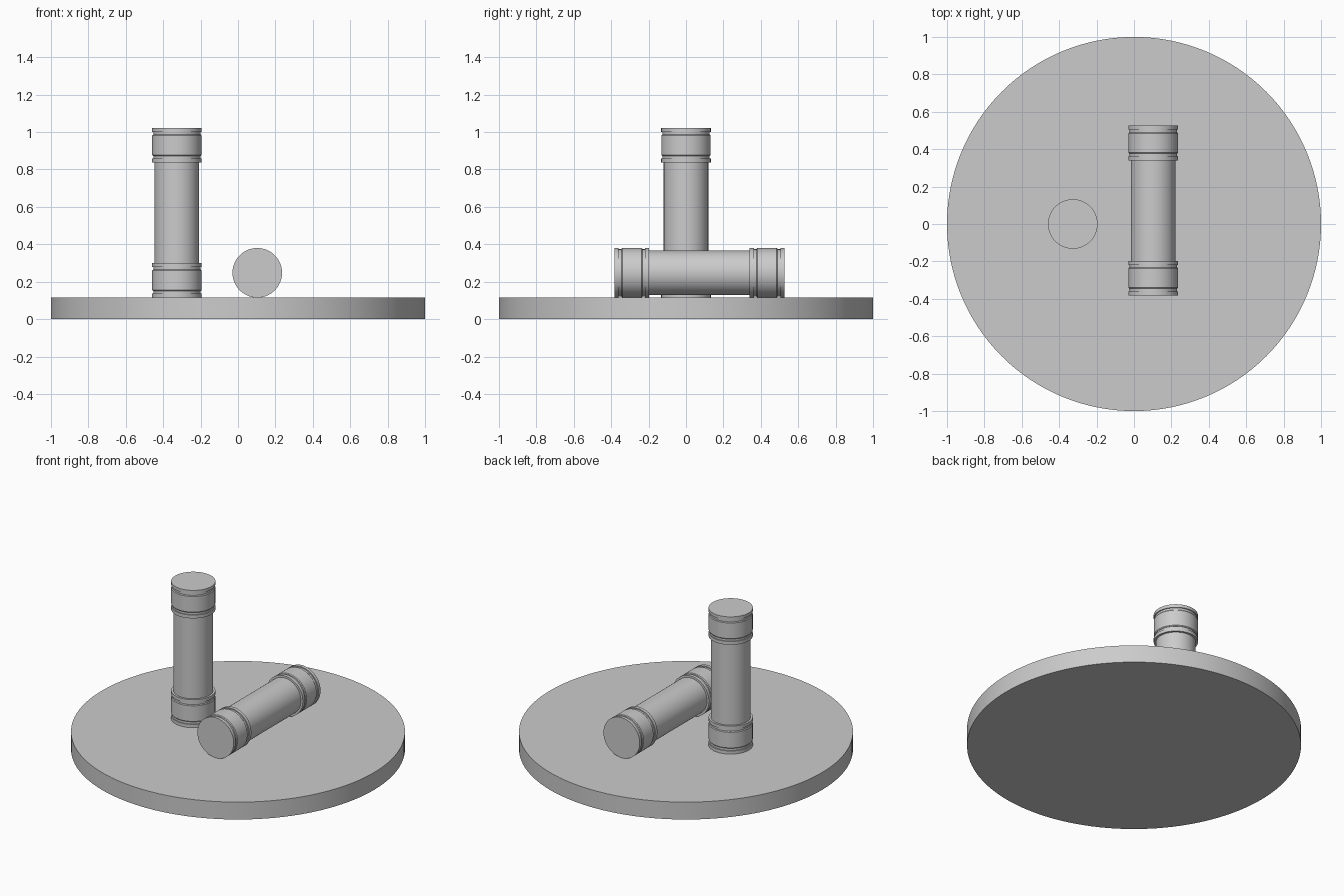
import bpy, bmesh, math
from mathutils import Matrix, Vector

if "Cube" in bpy.data.objects:
    bpy.data.objects.remove(bpy.data.objects["Cube"])

SEGMENTS = 96
BASE_TOP = 0.115
RADIUS = 0.1325
LENGTH = 0.907


def lathe(name, profile, matrix, segments=SEGMENTS):
    """Spin a (radius, height) profile about z and cap both ends."""
    bm = bmesh.new()
    rings = []
    for r, z in profile:
        rings.append([bm.verts.new((r * math.cos(2 * math.pi * i / segments),
                                    r * math.sin(2 * math.pi * i / segments), z))
                      for i in range(segments)])
    for a, b in zip(rings, rings[1:]):
        for i in range(segments):
            j = (i + 1) % segments
            bm.faces.new((a[i], a[j], b[j], b[i]))
    bm.faces.new(rings[0][::-1])
    bm.faces.new(rings[-1])
    bm.transform(matrix)
    mesh = bpy.data.meshes.new(name)
    bm.to_mesh(mesh)
    bm.free()
    obj = bpy.data.objects.new(name, mesh)
    bpy.context.collection.objects.link(obj)
    bpy.ops.object.select_all(action='DESELECT')
    obj.select_set(True)
    bpy.context.view_layer.objects.active = obj
    bpy.ops.object.shade_smooth_by_angle(angle=math.radians(30))
    return obj


# Round base
lathe("base_disc", [(1.0, 0.0), (1.0, BASE_TOP)], Matrix.Identity(4), 128)

# End collar: rim, groove, bevelled band, groove, ring, then slimmer body
groove = 0.126
end = [(RADIUS, 0.0), (RADIUS, 0.021), (groove, 0.021), (groove, 0.036),
       (0.128, 0.036), (0.132, 0.041), (0.132, 0.144), (0.128, 0.149),
       (groove, 0.149), (groove, 0.163), (RADIUS, 0.163), (RADIUS, 0.185),
       (0.119, 0.185)]
half = LENGTH / 2
lower = [(r, z - half) for r, z in end]
profile = lower + [(r, -z) for r, z in reversed(lower)]

# Upright tube and the tube lying along y
lathe("upright_tube", profile,
      Matrix.Translation(Vector((-0.327, 0, BASE_TOP + half))))
lathe("lying_tube", profile,
      Matrix.Translation(Vector((0.103, 0.072, BASE_TOP + RADIUS)))
      @ Matrix.Rotation(math.pi / 2, 4, 'X'))
